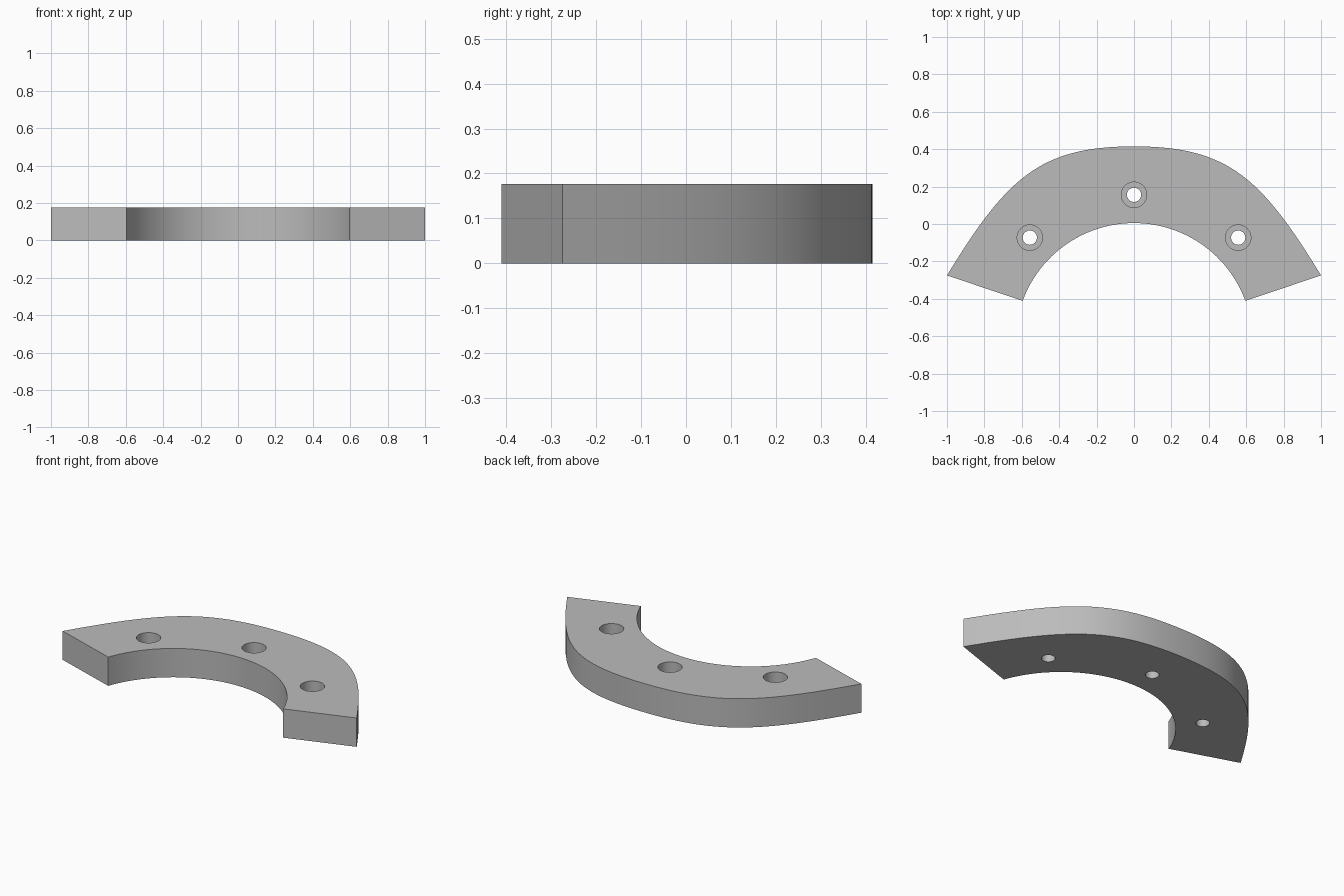
import bpy, bmesh, math
from mathutils import Vector
from mathutils.geometry import interpolate_bezier

if "Cube" in bpy.data.objects:
    bpy.data.objects.remove(bpy.data.objects["Cube"])

THICKNESS = 0.177
BORE_FLOOR = 0.08

grey = bpy.data.materials.new("plain grey")
grey.diffuse_color = (0.5, 0.5, 0.5, 1)
grey.use_nodes = True
grey.node_tree.nodes["Principled BSDF"].inputs["Base Color"].default_value = grey.diffuse_color

# Outer edge: a mirrored bezier running from right tip over the top to left tip
half = interpolate_bezier(Vector((0, 0.415, 0)), Vector((0.5, 0.415, 0)),
                          Vector((0.68, 0.25, 0)), Vector((1, -0.275, 0)), 32)
right = [(p.x, p.y) for p in half]
outer = right[::-1] + [(-x, y) for x, y in right[1:]]

# Inner edge: circular arc from left to right
R, CY = 0.634, -0.629
end = math.atan2(-0.41 - CY, 0.597)
inner = []
for i in range(49):
    a = math.pi - end - (math.pi - 2 * end) * i / 48
    inner.append((R * math.cos(a), CY + R * math.sin(a)))

# Curved plate: extruded outline
bm = bmesh.new()
face = bm.faces.new([bm.verts.new((x, y, 0)) for x, y in outer + inner])
top = bmesh.ops.extrude_face_region(bm, geom=[face])["geom"]
bmesh.ops.translate(bm, vec=(0, 0, THICKNESS),
                    verts=[v for v in top if isinstance(v, bmesh.types.BMVert)])
bmesh.ops.recalc_face_normals(bm, faces=bm.faces)
mesh = bpy.data.meshes.new("curved_plate")
bm.to_mesh(mesh)
bm.free()
plate = bpy.data.objects.new("curved_plate", mesh)
bpy.context.collection.objects.link(plate)
mesh.materials.append(grey)


def drill(x, y, radius, z0, z1):
    """Cut a round hole from z0 to z1 out of the plate."""
    bpy.ops.mesh.primitive_cylinder_add(vertices=48, radius=radius, depth=z1 - z0,
                                        location=(x, y, (z0 + z1) / 2))
    cutter = bpy.context.object
    cutter.name = "hole_cutter"
    cutter.data.materials.append(grey)
    mod = plate.modifiers.new("hole", 'BOOLEAN')
    mod.operation, mod.solver, mod.object = 'DIFFERENCE', 'EXACT', cutter
    bpy.context.view_layer.objects.active = plate
    bpy.ops.object.modifier_apply(modifier=mod.name)
    bpy.data.objects.remove(cutter)


# Counterbored screw holes
for x, y in ((-0.557, -0.073), (0, 0.156), (0.557, -0.073)):
    drill(x, y, 0.068, BORE_FLOOR, THICKNESS + 0.1)
    drill(x, y, 0.038, -0.1, BORE_FLOOR + 0.05)

# Smooth the curved walls, keep the edges sharp
bpy.ops.object.select_all(action='DESELECT')
plate.select_set(True)
bpy.context.view_layer.objects.active = plate
bpy.ops.object.shade_smooth_by_angle(angle=math.radians(30))
